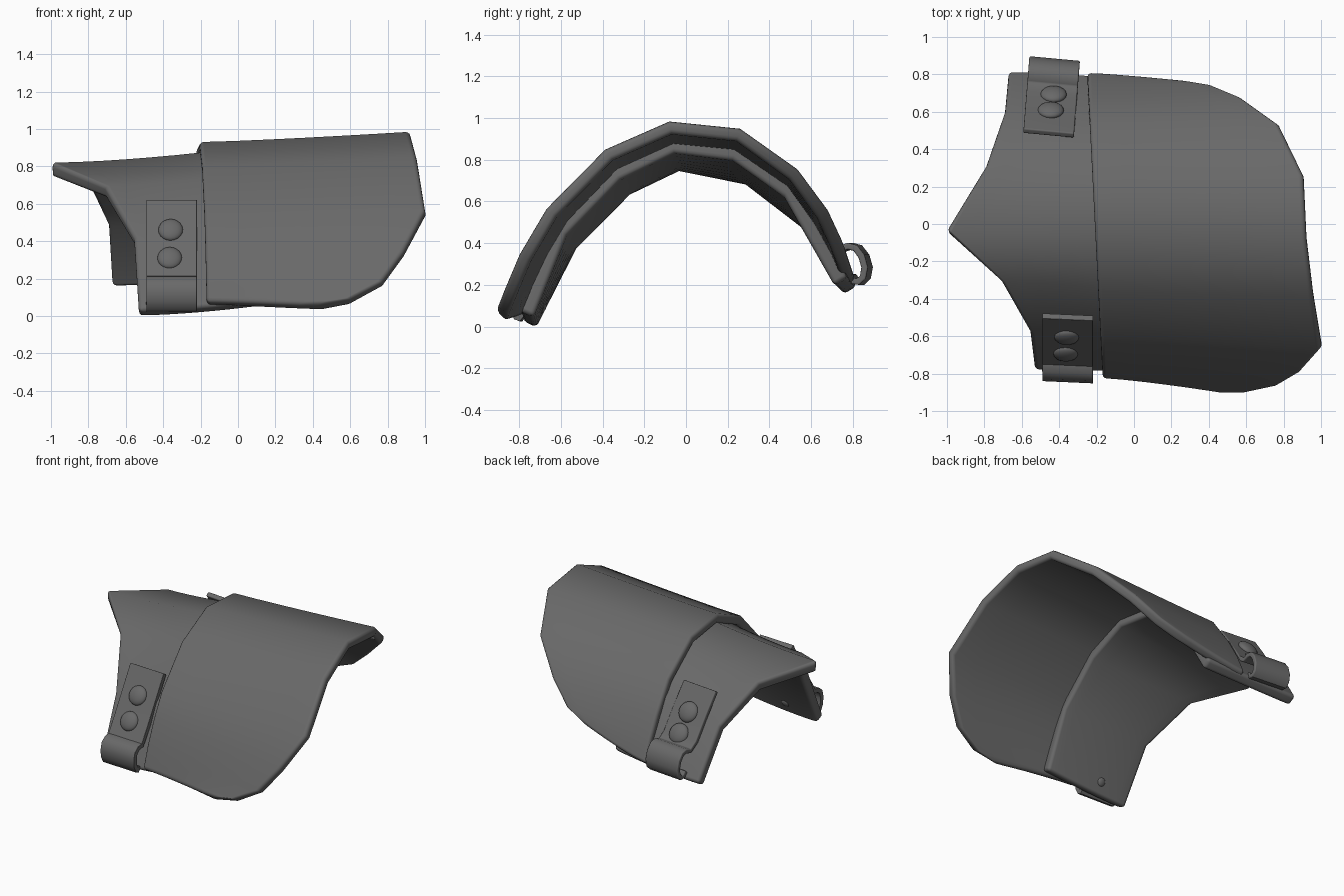
import bpy, bmesh, math
from mathutils import Vector

cube = bpy.data.objects.get("Cube")
if cube:
    bpy.data.objects.remove(cube)

metal = bpy.data.materials.new("dark grey metal")
metal.use_nodes = True
GREY = (0.14, 0.14, 0.14, 1)
metal.diffuse_color = GREY
shader = next(n for n in metal.node_tree.nodes if n.type == 'BSDF_PRINCIPLED')
shader.inputs["Base Color"].default_value = GREY


def finish(name, bm, thickness=0, bevel=0):
    """Turn a bmesh into a smooth object, optionally thickened inwards with rounded rims."""
    mesh = bpy.data.meshes.new(name)
    bm.to_mesh(mesh)
    bm.free()
    obj = bpy.data.objects.new(name, mesh)
    bpy.context.collection.objects.link(obj)
    mesh.materials.append(metal)
    bpy.ops.object.select_all(action='DESELECT')
    obj.select_set(True)
    bpy.context.view_layer.objects.active = obj
    if thickness:
        m = obj.modifiers.new("thickness", 'SOLIDIFY')
        m.thickness, m.offset = thickness, -1
        m = obj.modifiers.new("rounded rim", 'BEVEL')
        m.width, m.segments = bevel, 3
        m.limit_method, m.angle_limit = 'ANGLE', math.radians(55)
        for mod in [x.name for x in obj.modifiers]:
            bpy.ops.object.modifier_apply(modifier=mod)
    bpy.ops.object.shade_smooth_by_angle(angle=math.radians(45))
    if thickness:
        obj.modifiers.new("clean shading", 'WEIGHTED_NORMAL').keep_sharp = True
    return obj


def loft(name, rows, columns, thickness, bevel, ease=1.0):
    """Skin between pairs of end points; rows run from front to back over the top."""
    bm = bmesh.new()
    grid = []
    for a, b in rows:
        line = []
        for j in range(columns + 1):
            t = j / columns
            p = Vector(a).lerp(Vector(b), t ** ease)
            p.x = a[0] + (b[0] - a[0]) * t
            line.append(bm.verts.new(p))
        grid.append(line)
    for r, s in zip(grid, grid[1:]):
        for j in range(columns):
            bm.faces.new((r[j], r[j + 1], s[j + 1], s[j]))
    return finish(name, bm, thickness, bevel)


def strap(name, path, x0, x1, lean, skew):
    """A bent band; lean slides it along x as y grows, skew shifts y across its width."""
    y0 = path[0][0]
    rows = [((x0 + lean * (y - y0), y, z), (x1 + lean * (y - y0), y + skew, z))
            for y, z in path]
    return loft(name, rows, 2, 0.032, 0.008)


def rivet(name, centre, normal, radius, height):
    """Low dome facing along its normal."""
    bm = bmesh.new()
    bmesh.ops.create_uvsphere(bm, u_segments=20, v_segments=12, radius=1)
    turn = Vector(normal).to_track_quat('Z', 'Y')
    for v in bm.verts:
        v.co = Vector(centre) + turn @ Vector((v.co.x * radius, v.co.y * radius, v.co.z * height))
    return finish(name, bm)


# Large outer plate: (y, z) at the straight edge, then the far rounded edge
outer = [
    ((-.83, .075), (.42, -.905, .07)),
    ((-.822, .10), (.60, -.905, .095)),
    ((-.775, .23), (.77, -.868, .185)),
    ((-.705, .38), (.885, -.80, .345)),
    ((-.61, .54), (1.0, -.67, .565)),
    ((-.36, .80), (.955, -.388, .85)),
    ((-.07, .93), (.92, -.08, .985)),
    ((.25, .90), (.905, .26, .95)),
    ((.53, .71), (.775, .535, .755)),
    ((.67, .51), (.575, .68, .56)),
    ((.755, .36), (.42, .745, .42)),
    ((.815, .22), (.24, .775, .34)),
]
loft("outer_plate", [((-.21 - .049 * y, y, z), end) for (y, z), end in outer],
     6, 0.063, 0.022, 1.25)

# Pointed inner plate, its far end sunk into the underside of the outer one
inner = [
    ((-.53, -.785, .03), (-.80, .075)),
    ((-.555, -.585, .42), (-.635, .48)),
    ((-.71, -.31, .695), (-.36, .765)),
    ((-1.0, -.04, .82), (-.07, .905)),
    ((-.79, .315, .75), (.245, .87)),
    ((-.69, .61, .525), (.52, .68)),
    ((-.67, .82, .195), (.775, .235)),
]
loft("inner_plate", [(start, (.06 - .049 * y, y, z)) for start, (y, z) in inner],
     8, 0.075, 0.022, 1.6)

# Straps, each folding into an open loop over the lower edge
strap("front_strap", [(-.76, .055), (-.785, .025), (-.812, .035), (-.836, .08), (-.84, .13),
                      (-.828, .18), (-.79, .21), (-.75, .215), (-.69, .31),
                      (-.60, .46), (-.505, .62)], -.49, -.22, 0, -.012)
strap("rear_strap", [(.51, .71), (.605, .58), (.71, .425), (.76, .388), (.80, .402),
                     (.845, .39), (.88, .345), (.897, .285), (.887, .23), (.855, .20),
                     (.815, .205), (.79, .235)], -.59, -.32, 0.08, -.025)

# Rivets on the straps, and their small inner ends
FRONT, REAR = (0, -.86, .51), (0, .84, .54)
for name, centre, normal, size in (
        ("front_rivet_upper", (-.36, -.605, .46), FRONT, .066),
        ("front_rivet_lower", (-.365, -.693, .31), FRONT, .066),
        ("rear_rivet_upper", (-.445, .608, .56), REAR, .07),
        ("rear_rivet_lower", (-.43, .693, .435), REAR, .07),
        ("front_inner_rivet", (-.30, -.685, .09), (0, .9, -.43), .03),
        ("rear_inner_rivet", (-.43, .705, .24), (0, -.86, -.51), .03)):
    rivet(name, centre, normal, size, size * .45)
